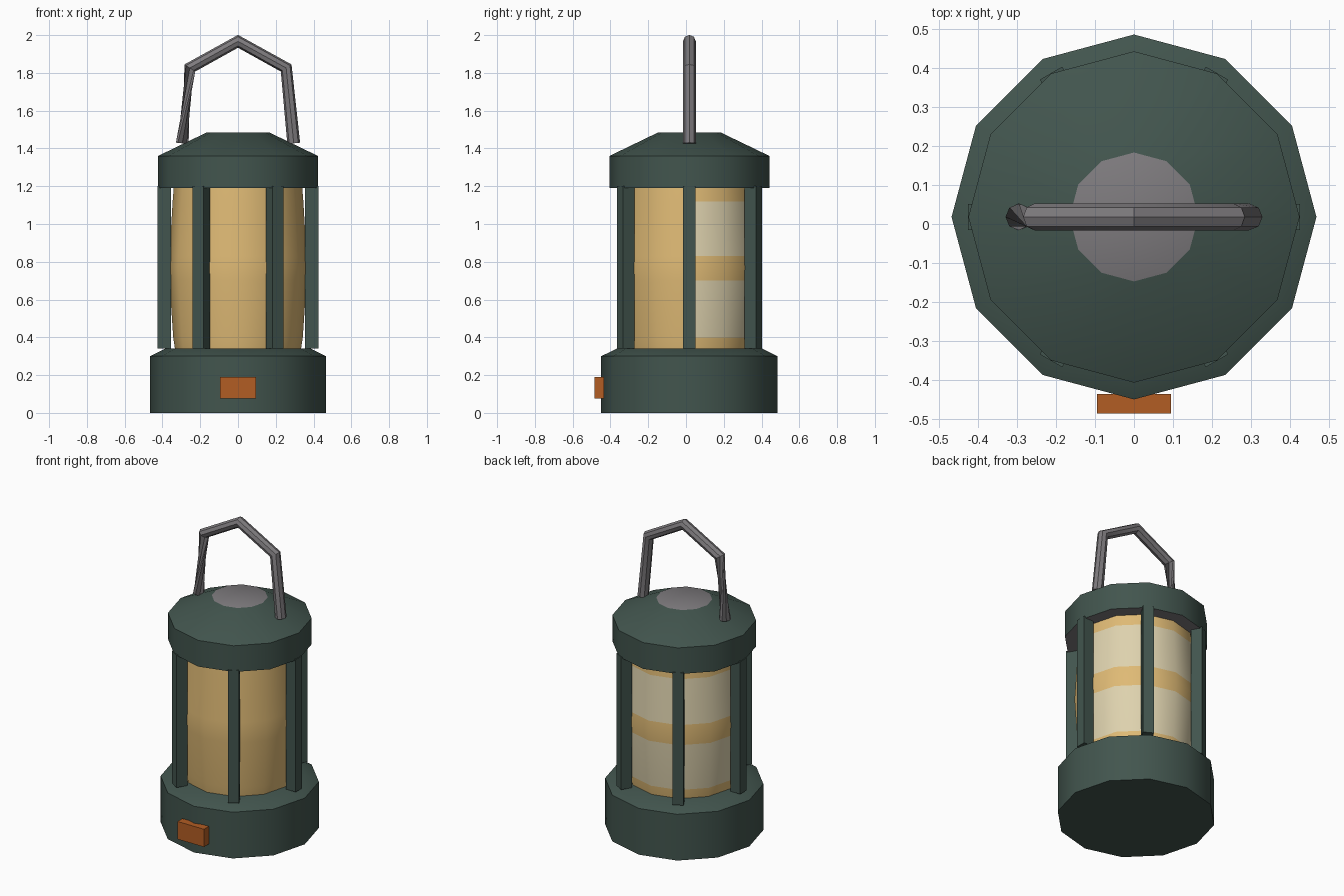
import bpy, bmesh, math
from mathutils import Vector, Matrix

if "Cube" in bpy.data.objects:
    bpy.data.objects.remove(bpy.data.objects["Cube"])

CY = 0.018      # lantern axis in y
SIDES = 12


def mat(name, r, g, b):
    lin = [(c / 255 / 12.92) if c < 10 else ((c / 255 + 0.055) / 1.055) ** 2.4 for c in (r, g, b)]
    m = bpy.data.materials.new(name)
    m.diffuse_color = (*lin, 1)
    m.use_nodes = True
    m.node_tree.nodes["Principled BSDF"].inputs["Base Color"].default_value = m.diffuse_color
    return m


green = mat("dark_green", 66, 85, 78)
grey = mat("metal_grey", 126, 123, 126)
amber = mat("amber_glass", 223, 186, 117)
cream = mat("cream_glow", 222, 210, 174)
orange = mat("orange_switch", 178, 93, 36)


def finish(name, bm, mats, smooth=True):
    bmesh.ops.recalc_face_normals(bm, faces=bm.faces[:])
    me = bpy.data.meshes.new(name)
    bm.to_mesh(me)
    bm.free()
    for m in mats:
        me.materials.append(m)
    ob = bpy.data.objects.new(name, me)
    bpy.context.collection.objects.link(ob)
    if smooth:
        bpy.ops.object.select_all(action='DESELECT')
        ob.select_set(True)
        bpy.context.view_layer.objects.active = ob
        bpy.ops.object.shade_smooth_by_angle(angle=math.radians(35))
    return ob


def bridge(bm, rings):
    n = len(rings[0])
    for a, b in zip(rings, rings[1:]):
        for i in range(n):
            j = (i + 1) % n
            bm.faces.new((a[i], a[j], b[j], b[i]))
    bm.faces.new(rings[0][::-1])
    bm.faces.new(rings[-1])


def lathe(name, profile, mats, rule=None):
    bm = bmesh.new()
    rings = []
    for r, z in profile:
        rings.append([bm.verts.new((r * math.cos(2 * math.pi * i / SIDES),
                                    CY + r * math.sin(2 * math.pi * i / SIDES), z))
                      for i in range(SIDES)])
    bridge(bm, rings)
    bm.normal_update()
    if rule:
        for f in bm.faces:
            f.material_index = rule(f.calc_center_median())
    return finish(name, bm, mats)


def box(name, size, matrix, m):
    bm = bmesh.new()
    bmesh.ops.create_cube(bm, size=1)
    bmesh.ops.scale(bm, vec=size, verts=bm.verts[:])
    bmesh.ops.transform(bm, matrix=matrix, verts=bm.verts[:])
    return finish(name, bm, [m], smooth=False)


# Base with sloped shoulder
lathe("base", [(0.467, 0), (0.467, 0.30), (0.385, 0.34)], [green])

# Cap: metal disc on top and metal underside
lathe("cap", [(0.424, 1.19), (0.424, 1.36), (0.165, 1.485)], [green, grey],
      lambda c: 1 if (c.z < 1.20 or c.z > 1.48) else 0)

# Bulged glass with glowing bands on the back half
lathe("glass", [(0.333, 0.335), (0.343, 0.40), (0.363, 0.70), (0.367, 0.77),
                (0.363, 0.83), (0.346, 1.12), (0.340, 1.195)], [amber, cream],
      lambda c: 1 if c.y > CY + 0.01 and (0.41 < c.z < 0.69 or 0.84 < c.z < 1.11) else 0)

# Six guard bars
for k in range(6):
    M = (Matrix.Translation((0, CY, 0)) @ Matrix.Rotation(k * math.pi / 3, 4, 'Z')
         @ Matrix.Translation((0.39, 0, 0.77)))
    box(f"guard_bar_{k + 1}", (0.07, 0.066, 0.86), M, green)

# Front switch
box("switch", (0.19, 0.05, 0.115), Matrix.Translation((0, -0.46, 0.1325)), orange)

# Carrying handle: tube whose last ring is twisted
path = [Vector((x, CY, z)) for x, z in
        ((0.295, 1.427), (0.255, 1.826), (0, 1.967), (-0.255, 1.826), (-0.295, 1.427))]
twist = [0, 0, 0, 0, math.radians(135)]
bm = bmesh.new()
rings = []
for i, p in enumerate(path):
    d1 = (p - path[max(i - 1, 0)]).normalized()
    d2 = (path[min(i + 1, 4)] - p).normalized()
    t = (d1 + d2).normalized()
    side = Vector((0, 1, 0))
    out = t.cross(side)
    ring = []
    for s in range(8):
        a = 2 * math.pi * s / 8 + twist[i]
        ring.append(bm.verts.new(p + 0.034 * (math.cos(a) * side + math.sin(a) * out)))
    rings.append(ring)
bridge(bm, rings)
finish("handle", bm, [grey])
